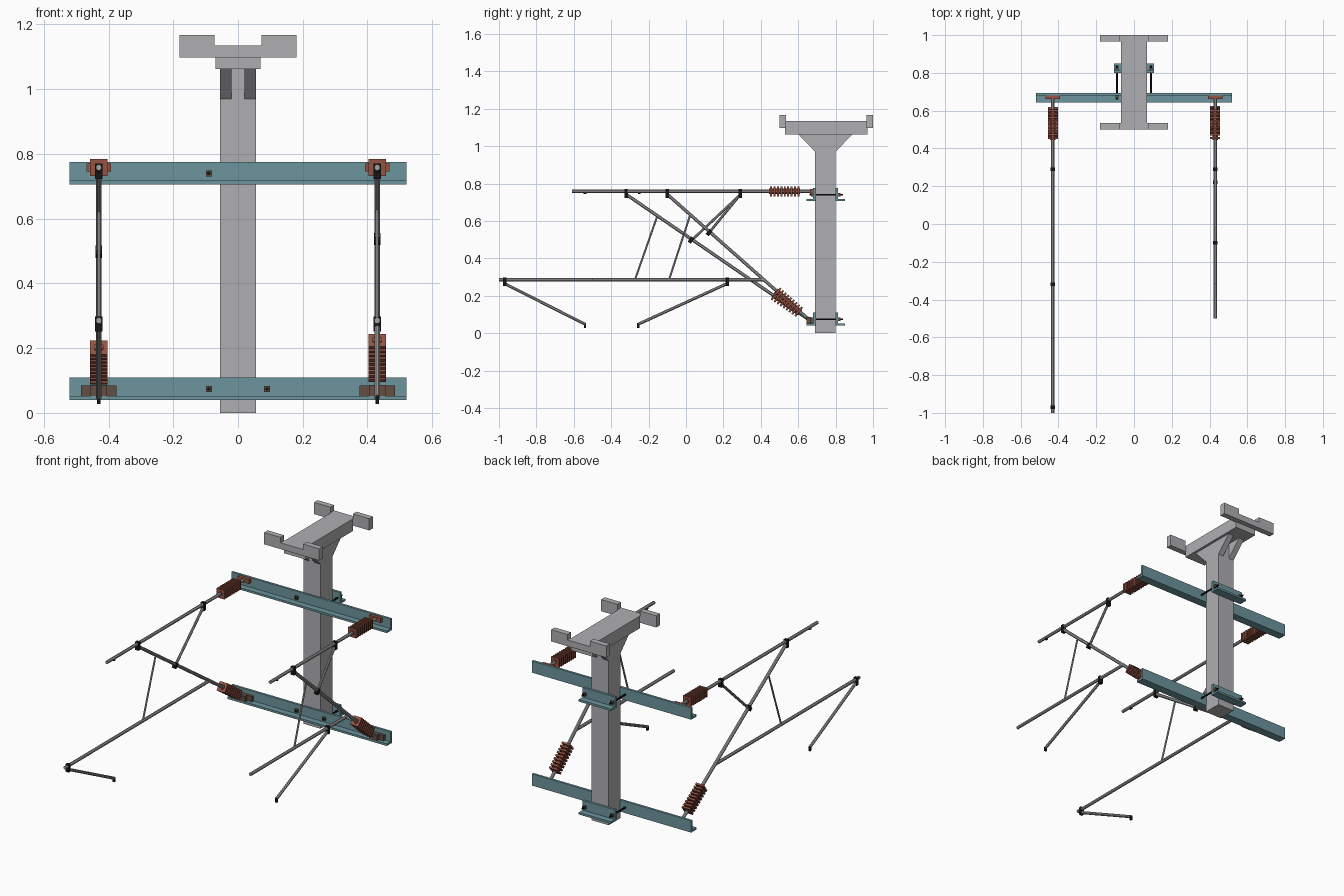
import bpy, math
from mathutils import Vector, Matrix

if "Cube" in bpy.data.objects:
    bpy.data.objects.remove(bpy.data.objects["Cube"])


def material(name, r, g, b):
    m = bpy.data.materials.new(name)
    m.diffuse_color = (r, g, b, 1)
    m.use_nodes = True
    m.node_tree.nodes["Principled BSDF"].inputs["Base Color"].default_value = m.diffuse_color
    return m


CONCRETE = material("concrete_grey", 0.43, 0.43, 0.45)
TEAL = material("teal_steel", 0.15, 0.30, 0.34)
TUBE = material("galvanised_grey", 0.37, 0.37, 0.38)
CERAMIC = material("red_brown_ceramic", 0.30, 0.085, 0.055)
RUST = material("dark_brown_iron", 0.13, 0.075, 0.055)
BLACK = material("black_clamp", 0.008, 0.008, 0.008)


def make(name, verts, faces, mat):
    me = bpy.data.meshes.new(name)
    me.from_pydata(verts, [], faces)
    me.materials.append(mat)
    ob = bpy.data.objects.new(name, me)
    bpy.context.collection.objects.link(ob)
    return ob


def prism(name, ring, offset, mat):
    """Extrude a closed ring of points by an offset vector."""
    n = len(ring)
    a = [Vector(p) for p in ring]
    b = [p + Vector(offset) for p in a]
    faces = [tuple(range(n))[::-1], tuple(range(n, 2 * n))]
    faces += [(i, (i + 1) % n, n + (i + 1) % n, n + i) for i in range(n)]
    ob = make(name, a + b, faces, mat)
    import bmesh
    bm = bmesh.new()
    bm.from_mesh(ob.data)
    bmesh.ops.recalc_face_normals(bm, faces=bm.faces)
    bm.to_mesh(ob.data)
    bm.free()
    return ob


def box(name, x0, x1, y0, y1, z0, z1, mat):
    return prism(name, [(x0, y0, z0), (x1, y0, z0), (x1, y1, z0), (x0, y1, z0)],
                 (0, 0, z1 - z0), mat)


def rod(name, x, p, q, r, mat, sides=8):
    """Bar between two (y, z) points in the plane at x; sides=4 gives a square bar."""
    d = Vector((0, q[0] - p[0], q[1] - p[1]))
    turn = Matrix.Rotation(math.atan2(-d.y, d.z), 3, 'X')
    k = r / math.cos(math.pi / sides)
    ring = []
    for i in range(sides):
        a = 2 * math.pi * (i + 0.5) / sides
        ring.append(Vector((x, p[0], p[1])) + turn @ Vector((k * math.cos(a), k * math.sin(a), 0)))
    return prism(name, ring, d, mat)


def along(p, q, t):
    """Point at distance t from p towards q."""
    v = (Vector(q) - Vector(p)).normalized()
    return (p[0] + v.x * t, p[1] + v.y * t)


# Post and its T-shaped head
box("post", -0.055, 0.055, 0.69, 0.80, 0, 1.065, CONCRETE)
box("head_beam", -0.07, 0.07, 0.53, 0.97, 1.063, 1.135, CONCRETE)
for x in (-0.055, 0.02):
    for s in (-1, 1):
        c = 0.745
        prism("head_gusset", [(x, c + s * 0.053, 0.97), (x, c + s * 0.055, 0.97),
                              (x, c + s * 0.145, 1.064), (x, c + s * 0.053, 1.064)],
              (0.035, 0, 0), CONCRETE)
for y in (0.50, 0.966):
    half = [(0.18, 1.098), (0.18, 1.167), (0.073, 1.167), (0.073, 1.135)]
    ring = half + [(-x, z) for x, z in reversed(half)]
    prism("head_end_plate", [(x, y, z) for x, z in ring], (0, 0.034, 0), CONCRETE)

# Angle-iron crossarms, rear clamping angles and through bolts
for z in (0.04, 0.706):
    for name, w, y, s in (("crossarm", 0.52, 0.694, -1), ("rear_angle", 0.105, 0.80, 1)):
        prof = [(0, 0), (0.05, 0), (0.05, 0.012), (0.014, 0.012), (0.014, 0.069), (0, 0.069)]
        prism(name, [(-w, y + s * a, z + b) for a, b in prof], (2 * w, 0, 0), TEAL)
    for x in (-0.09, 0.09):
        front = 0.69 if (x > 0 and z > 0.5) else 0.66
        h = z + 0.034
        rod("through_bolt", x, (front, h), (0.84, h), 0.005, BLACK)
        rod("rear_nut", x, (0.814, h), (0.826, h), 0.009, RUST, 4)
        if front < 0.68:
            rod("front_nut", x, (0.668, h), (0.68, h), 0.009, RUST, 4)


def insulator(x, p, q, count=9):
    """Core with square sheds from p to q."""
    rod("insulator_core", x, p, q, 0.014, CERAMIC)
    length = (Vector(q) - Vector(p)).length
    step = length / count
    for i in range(count):
        a = along(p, q, i * step + step * 0.2)
        b = along(p, q, i * step + step * 0.75)
        rod("insulator_shed", x, a, b, 0.0265, CERAMIC, 4)


def cantilever(x, top_end, diag_y, brace, low_end, arm_y, tip, drop_top, drop_low, hook_y):
    root, zt, zl = (0.66, 0.07), 0.758, 0.285
    head = (diag_y, 0.742)
    # Mounting brackets on the crossarms
    box("top_bracket", x - 0.038, x + 0.038, 0.662, 0.681, 0.745, 0.771, CERAMIC)
    box("low_bracket", x - 0.055, x + 0.055, 0.664, 0.681, 0.046, 0.084, RUST)
    box("low_hinge", x - 0.025, x + 0.025, 0.645, 0.668, 0.042, 0.086, RUST)
    # Top tube and diagonal with their insulators
    rod("top_tube", x, (0.665, zt), (top_end, zt), 0.009, TUBE)
    insulator(x, (0.61, zt), (0.445, zt))
    rod("diagonal_tube", x, root, head, 0.009, TUBE)
    insulator(x, along(root, head, 0.065), along(root, head, 0.238))
    # Brace between top tube and diagonal
    rod("brace_tube", x, (0.29, 0.74), brace, 0.007, TUBE)
    for y in (0.29, diag_y):
        box("top_clamp", x - 0.011, x + 0.011, y - 0.009, y + 0.009, 0.722, 0.77, BLACK)
    v = (Vector(head) - Vector(root)).normalized()
    n = Vector((v.y, -v.x))
    if n.y > 0:
        n = -n
    foot = Vector(root) + v * (Vector(brace) - Vector(root)).dot(v)
    rod("brace_clamp", x, foot + n * 0.022, foot - n * 0.011, 0.010, BLACK, 4)
    # Lower tube, dropper and steady arm
    y_join = root[0] + (zl - root[1]) * (head[0] - root[0]) / (head[1] - root[1])
    rod("lower_tube", x, (y_join, zl), (low_end, zl), 0.009, TUBE)
    rod("dropper", x, drop_top, drop_low, 0.0045, TUBE, 6)
    box("arm_clamp", x - 0.011, x + 0.011, arm_y - 0.009, arm_y + 0.009, 0.252, 0.297, BLACK)
    rod("steady_arm", x, (arm_y, 0.265), tip, 0.008, TUBE)
    box("wire_clip", x - 0.006, x + 0.006, tip[0] - 0.006, tip[0] + 0.006, 0.028, 0.054, BLACK)
    box("wire_hook", x - 0.005, x + 0.005, hook_y - 0.007, hook_y + 0.007, 0.743, 0.751, BLACK)


cantilever(-0.43, -0.61, -0.32, (0.02, 0.487), -1.0, -0.97, (-0.54, 0.048),
           (-0.155, 0.622), (-0.272, 0.288), -0.54)
cantilever(0.43, -0.315, -0.10, (0.113, 0.525), -0.5, 0.22, (-0.255, 0.048),
           (0.02, 0.625), (-0.09, 0.288), -0.25)
